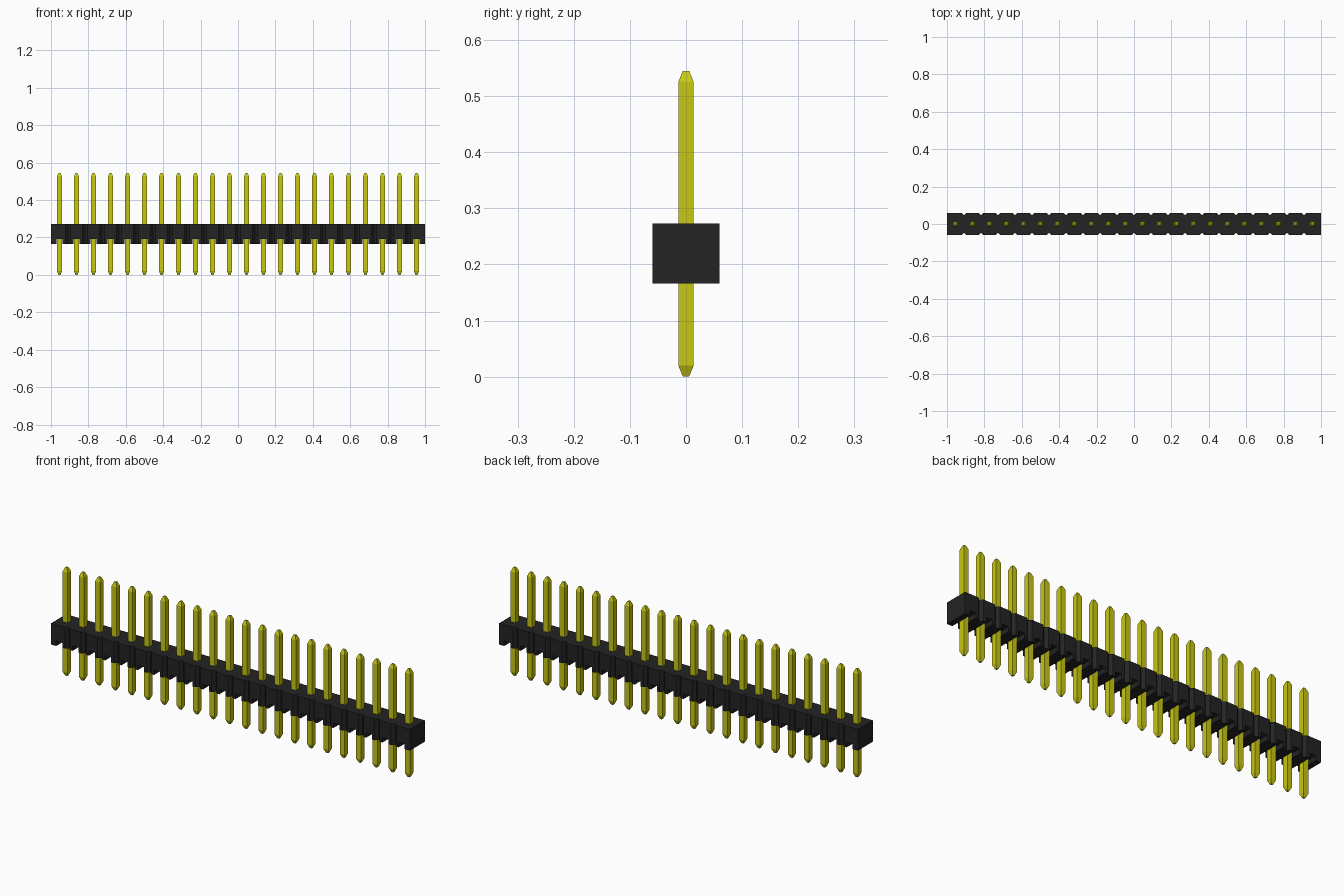
import bpy, bmesh

if "Cube" in bpy.data.objects:
    bpy.data.objects.remove(bpy.data.objects["Cube"])

COUNT = 22
PITCH = 2 / COUNT
HALF_Y = 0.06
Z_BOTTOM, Z_TOP, Z_GROOVE = 0.166, 0.273, 0.191
PIN_HALF, TIP_HALF, TIP_H, PIN_TOP = 0.0138, 0.0055, 0.02, 0.545
NOTCH = 0.014
FIRST_X = -1 + PITCH / 2


def material(name, rgb):
    m = bpy.data.materials.new(name)
    m.use_nodes = True
    m.diffuse_color = (*rgb, 1)
    m.node_tree.nodes["Principled BSDF"].inputs["Base Color"].default_value = (*rgb, 1)
    return m


def loft(name, rings, mat=None):
    """Closed solid through a stack of rings with equal point counts."""
    bm = bmesh.new()
    loops = [[bm.verts.new(p) for p in ring] for ring in rings]
    n = len(loops[0])
    for lo, hi in zip(loops, loops[1:]):
        for i in range(n):
            j = (i + 1) % n
            bm.faces.new((lo[i], lo[j], hi[j], hi[i]))
    bm.faces.new(loops[0][::-1])
    bm.faces.new(loops[-1])
    bmesh.ops.recalc_face_normals(bm, faces=bm.faces)
    mesh = bpy.data.meshes.new(name)
    bm.to_mesh(mesh)
    bm.free()
    ob = bpy.data.objects.new(name, mesh)
    bpy.context.collection.objects.link(ob)
    if mat:
        mesh.materials.append(mat)
    return ob


def rect(hx, hy, z):
    return [(-hx, -hy, z), (hx, -hy, z), (hx, hy, z), (-hx, hy, z)]


def repeat_along_row(ob):
    ob.location.x = FIRST_X
    arr = ob.modifiers.new("row", "ARRAY")
    arr.count = COUNT
    arr.use_relative_offset = False
    arr.use_constant_offset = True
    arr.constant_offset_displace = (PITCH, 0, 0)


black = material("black plastic", (0.0175, 0.0175, 0.0175))
yellow = material("yellow metal", (0.58, 0.58, 0.007))

# Housing: plan outline with V notches between neighbouring cells
front = [(-1, -HALF_Y)]
for k in range(1, COUNT):
    x = -1 + k * PITCH
    front += [(x - NOTCH, -HALF_Y), (x, -HALF_Y + NOTCH), (x + NOTCH, -HALF_Y)]
front.append((1, -HALF_Y))
outline = front + [(x, -y) for x, y in reversed(front)]
housing = loft("housing", [[(x, y, z) for x, y in outline] for z in (Z_BOTTOM, Z_TOP)], black)

# Grooves across the underside, one at each pin
cutter = loft("groove_cutter", [rect(0.017, 0.1, z) for z in (0.1, Z_GROOVE)])
cutter.hide_render = True
repeat_along_row(cutter)
cut = housing.modifiers.new("grooves", "BOOLEAN")
cut.operation = "DIFFERENCE"
cut.solver = "EXACT"
cut.object = cutter
bpy.context.view_layer.objects.active = housing
bpy.ops.object.modifier_apply(modifier=cut.name)
bpy.data.objects.remove(cutter)

# Square pins with tapered ends
pins = loft("pins", [
    rect(TIP_HALF, TIP_HALF, 0),
    rect(PIN_HALF, PIN_HALF, TIP_H),
    rect(PIN_HALF, PIN_HALF, PIN_TOP - TIP_H),
    rect(TIP_HALF, TIP_HALF, PIN_TOP),
], yellow)
repeat_along_row(pins)
